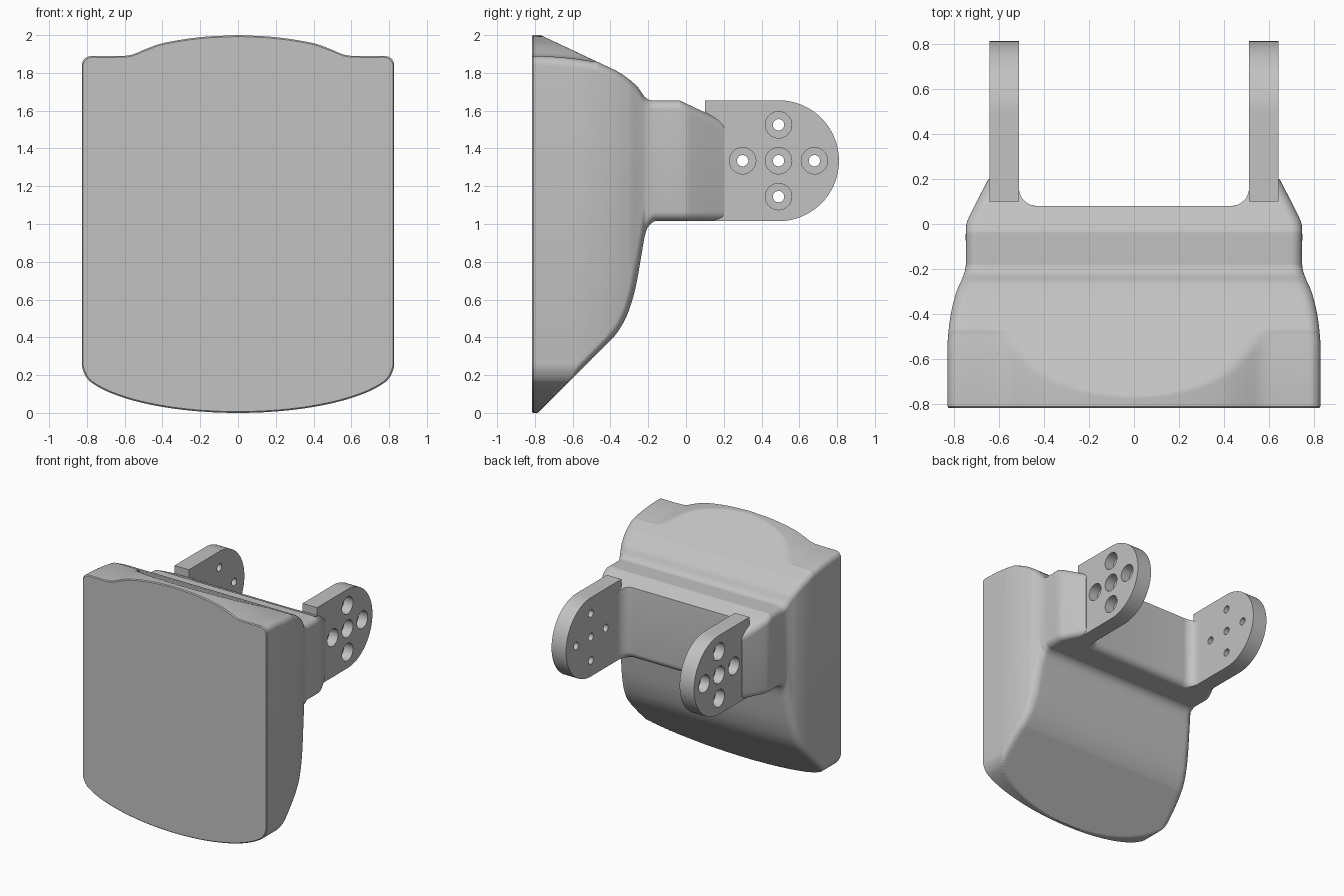
import bpy, bmesh
from math import sin, cos, pi, sqrt
from mathutils import Matrix

cube = bpy.data.objects.get("Cube")
if cube:
    bpy.data.objects.remove(cube, do_unlink=True)

grey = bpy.data.materials.new("plain_grey")
grey.use_nodes = True
COLOUR = (0.54, 0.54, 0.54, 1)
grey.diffuse_color = COLOUR
grey.node_tree.nodes["Principled BSDF"].inputs["Base Color"].default_value = COLOUR

FRONT, NECK_Z, NECK_H = -0.815, 1.335, 0.32   # front plane, neck mid height, half height


def finish(name, bm):
    bmesh.ops.recalc_face_normals(bm, faces=bm.faces)
    mesh = bpy.data.meshes.new(name)
    bm.to_mesh(mesh)
    bm.free()
    mesh.materials.append(grey)
    obj = bpy.data.objects.new(name, mesh)
    bpy.context.collection.objects.link(obj)
    return obj


def loft(name, rings):
    """Closed skin through rings of equal point count."""
    bm = bmesh.new()
    loops = [[bm.verts.new(p) for p in ring] for ring in rings]
    n = len(loops[0])
    for a, b in zip(loops, loops[1:]):
        for i in range(n):
            j = (i + 1) % n
            bm.faces.new((a[i], a[j], b[j], b[i]))
    bm.faces.new(loops[0])
    bm.faces.new(loops[-1])
    return finish(name, bm)


def select(obj):
    bpy.ops.object.select_all(action='DESELECT')
    obj.select_set(True)
    bpy.context.view_layer.objects.active = obj


def cut(obj, cutter):
    cutter.hide_render = True
    mod = obj.modifiers.new("cut", 'BOOLEAN')
    mod.operation, mod.solver, mod.object = 'DIFFERENCE', 'EXACT', cutter
    select(obj)
    bpy.ops.object.modifier_apply(modifier=mod.name)
    bpy.data.objects.remove(cutter, do_unlink=True)


def smooth(obj):
    select(obj)
    bpy.ops.object.shade_smooth_by_angle(angle=pi / 7)


def curve(pts, v):
    """Smooth interpolation through a short table of points."""
    if v <= pts[0][0]:
        return pts[0][1]
    if v >= pts[-1][0]:
        return pts[-1][1]
    k = max(i for i, p in enumerate(pts) if p[0] <= v)

    def slope(i):
        a, b = pts[max(i - 1, 0)], pts[min(i + 1, len(pts) - 1)]
        return (b[1] - a[1]) / (b[0] - a[0])
    (x0, y0), (x1, y1) = pts[k], pts[k + 1]
    h = x1 - x0
    t = (v - x0) / h
    return ((1 + 2 * t) * (1 - t) ** 2 * y0 + t * (1 - t) ** 2 * h * slope(k)
            + t * t * (3 - 2 * t) * y1 + t * t * (t - 1) * h * slope(k + 1))


# Side profile (y, z) and plan half width (y, x)
TOP = [(-0.6, 1.9), (-0.48, 1.865), (-0.35, 1.80), (-0.26, 1.73), (-0.22, 1.675),
       (-0.19, 1.656), (-0.16, 1.654), (0.3, 1.654)]
BOTTOM = [(-0.6, 0.2), (-0.49, 0.295), (-0.40, 0.38), (-0.32, 0.5), (-0.27, 0.65),
          (-0.235, 0.84), (-0.22, 0.93), (-0.2, 0.985), (-0.165, 1.015), (-0.14, 1.016),
          (0.3, 1.016)]
WIDTH = [(-0.6, 0.827), (-0.52, 0.826), (-0.4, 0.812), (-0.3, 0.787), (-0.25, 0.765),
         (-0.21, 0.75), (-0.17, 0.745), (-0.02, 0.745), (0.02, 0.736), (0.21, 0.64)]
# Crown of the front outline (x, z)
CROWN = [(0, 2.0), (0.2, 1.989), (0.4, 1.957), (0.5, 1.922), (0.55, 1.9), (0.6, 1.89), (0.9, 1.89)]


def body_ring(y, scale=1):
    w, r = curve(WIDTH, y), 0.05
    top_y = min(2.0, 2.0 - (y + 0.77) * 0.47)
    bot_y = max(0, y + 0.785)
    if y > -0.5:
        top_y, bot_y = min(top_y, curve(TOP, y)), max(bot_y, curve(BOTTOM, y))
    steep = (curve(BOTTOM, y + 0.005) - curve(BOTTOM, y - 0.005)) / 0.01
    low_r = r * min(4, max(1, steep))
    sag = 0.03 * min(1, (y - FRONT) / 0.33) ** 2
    half = [(w - r) * i / 28 for i in range(29)]
    half += [w - r + r * sin(pi / 2 * i / 7) for i in range(1, 8)]
    xs = [-x for x in reversed(half[1:])] + half
    upper, lower = [], []
    for x in xs:
        a = abs(x)
        drop = 1 - sqrt(max(0, 1 - (max(0, a - w + r) / r) ** 2))
        zt = min(top_y, curve(CROWN, a) - sag) - r * drop
        arc = 0.27 * (1 - sqrt(1 - (a / 0.85) ** 2))
        zb = max(bot_y, arc) + low_r * drop
        upper.append((x * scale, y, 1 + (zt - 1) * scale))
        lower.append((x * scale, y, 1 + (zb - 1) * scale))
    return upper + lower[::-1]


# Padded body with its neck, then the rounded slot between the arms
rings = [body_ring(FRONT, 0.993)]
rings += [body_ring(FRONT + 0.007 + 0.006 * i) for i in range(169)]
body = loft("body", rings)


def slot_ring(z, d):
    side = [(0.51, 0.95)]
    for i in range(9):
        t = pi / 2 * i / 8
        y = 0.16 - 0.08 * sin(t)
        side.append((0.43 + 0.08 * cos(t), 0.16 - (0.16 - y) * (1 + d / 0.08)))
    return [(x, y, z) for x, y in side] + [(-x, y, z) for x, y in reversed(side)]


R = 0.06
steps = [(NECK_H - R + R * sin(pi / 2 * i / 7), R * (1 - cos(pi / 2 * i / 7))) for i in range(8)]
steps.append((NECK_H + 0.1, R))
slot = [slot_ring(NECK_Z - h, d) for h, d in reversed(steps)]
slot += [slot_ring(NECK_Z + h, d) for h, d in steps]
cut(body, loft("slot_cutter", slot))
smooth(body)

# Side arms with five counterbored holes each
HOLE_Y, PITCH = 0.49, 0.19
IN, OUT = 0.51, 0.64


def drill(radius, x0, x1):
    bm = bmesh.new()
    for dy, dz in ((0, 0), (1, 0), (-1, 0), (0, 1), (0, -1)):
        place = Matrix.Translation(((x0 + x1) / 2, HOLE_Y + dy * PITCH, NECK_Z + dz * PITCH))
        bmesh.ops.create_cone(bm, cap_ends=True, segments=32, radius1=radius, radius2=radius,
                              depth=abs(x1 - x0), matrix=place @ Matrix.Rotation(pi / 2, 4, 'Y'))
    return finish("drill_cutter", bm)


for name, s in (("left_arm", 1), ("right_arm", -1)):
    outline = [(0.1, NECK_Z - NECK_H)]
    outline += [(HOLE_Y + NECK_H * cos(t), NECK_Z + NECK_H * sin(t))
                for t in (pi * (i / 48 - 0.5) for i in range(49))]
    outline.append((0.1, NECK_Z + NECK_H))
    arm = loft(name, [[(s * x, y, z) for y, z in outline] for x in (IN, OUT)])
    cut(arm, drill(0.03, s * 0.4, s * 0.8))
    cut(arm, drill(0.07, s * (OUT - 0.08), s * 0.8))
    smooth(arm)
